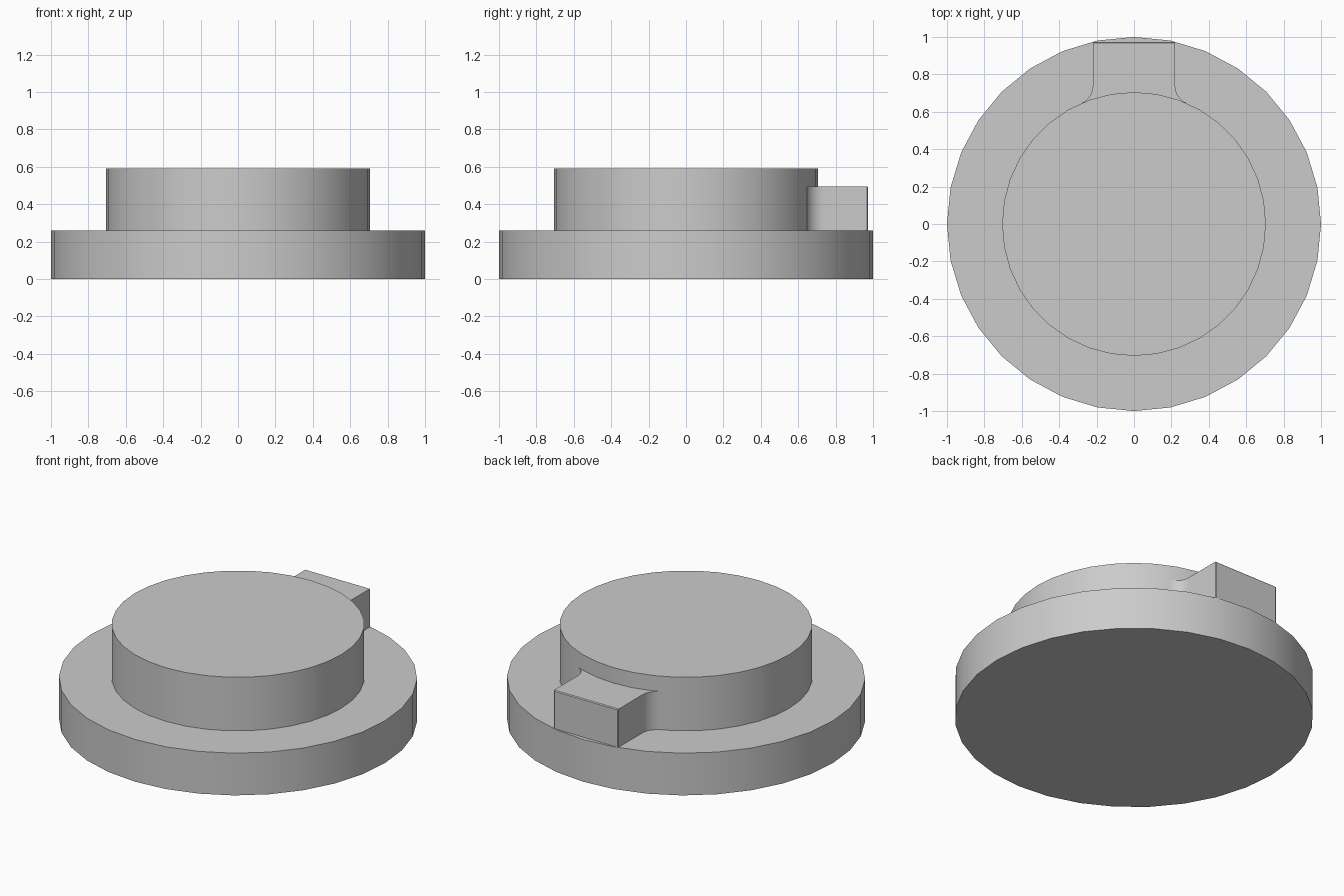
import bpy, bmesh
from math import sin, cos, pi, atan2, radians, sqrt

old = bpy.data.objects.get("Cube")
if old:
    bpy.data.objects.remove(old, do_unlink=True)

grey = bpy.data.materials.new("plain grey")
grey.use_nodes = True
GREY = (0.6, 0.6, 0.6, 1)
grey.diffuse_color = GREY
grey.node_tree.nodes["Principled BSDF"].inputs["Base Color"].default_value = GREY

BASE_R, HUB_R = 1.0, 0.705
BASE_TOP, TAB_TOP, HUB_TOP = 0.26, 0.495, 0.59


def extrude_outline(name, outline, bottom, top, rim_y=None):
    """Extrude a flat outline upwards; optionally ease the edges beyond rim_y."""
    bm = bmesh.new()
    face = bm.faces.new([bm.verts.new((x, y, bottom)) for x, y in outline])
    lifted = bmesh.ops.extrude_face_region(bm, geom=[face], use_keep_orig=True)["geom"]
    for v in lifted:
        if isinstance(v, bmesh.types.BMVert):
            v.co.z = top
    bmesh.ops.recalc_face_normals(bm, faces=bm.faces)
    if rim_y is not None:
        rim = [e for e in bm.edges
               if all(v.co.y > rim_y for v in e.verts)
               and any(v.co.z > bottom for v in e.verts)]
        bmesh.ops.bevel(bm, geom=rim, offset=0.005, segments=1, affect='EDGES')
    mesh = bpy.data.meshes.new(name)
    bm.to_mesh(mesh)
    bm.free()
    mesh.materials.append(grey)
    obj = bpy.data.objects.new(name, mesh)
    bpy.context.collection.objects.link(obj)
    bpy.ops.object.select_all(action='DESELECT')
    obj.select_set(True)
    bpy.context.view_layer.objects.active = obj
    bpy.ops.object.shade_smooth_by_angle(angle=radians(30))
    return obj


def circle(radius, sides):
    return [(radius * cos(2 * pi * i / sides), radius * sin(2 * pi * i / sides))
            for i in range(sides)]


# Round base and raised hub
extrude_outline("base_disc", circle(BASE_R, 32), 0, BASE_TOP)
extrude_outline("hub", circle(HUB_R, 36), BASE_TOP, HUB_TOP)

# Rear tab, blended into the hub by a fillet on each side
half, back, fillet = 0.22, 0.974, 0.1
cx = half + fillet
cy = sqrt((HUB_R + fillet) ** 2 - cx ** 2)
end = atan2(cy, cx)
side = [(half, back)]
for i in range(9):
    a = pi + end * i / 8
    side.append((cx + fillet * cos(a), cy + fillet * sin(a)))
side.append((half, 0.6))
outline = side + [(-x, y) for x, y in reversed(side)]
extrude_outline("rear_tab", outline, BASE_TOP, TAB_TOP, rim_y=0.9)
